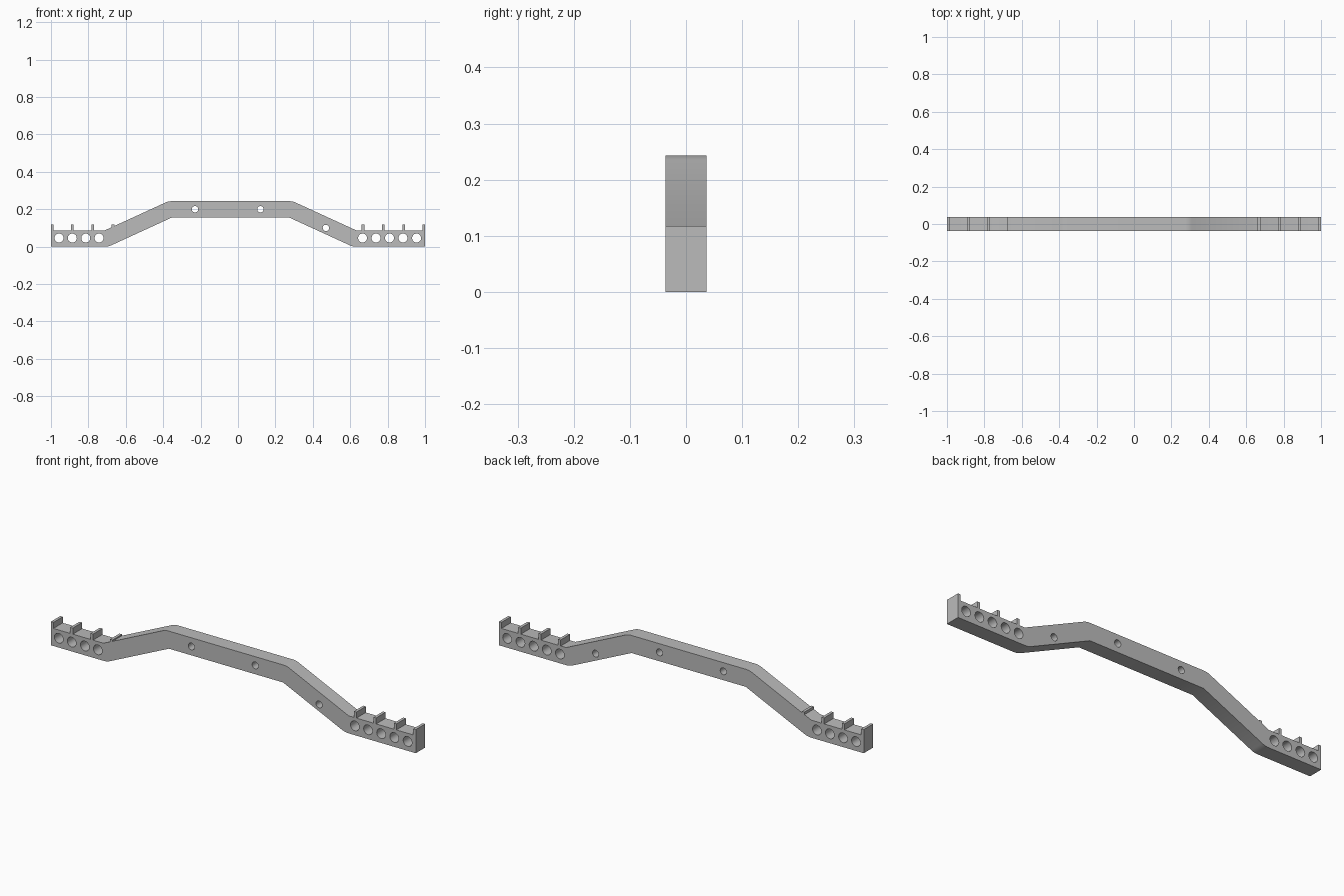
import bpy, bmesh, math

cube = bpy.data.objects.get("Cube")
if cube:
    bpy.data.objects.remove(cube, do_unlink=True)

THICK = 0.087      # bar height, constant along the bends
HALF_Y = 0.0365    # half of the bar depth
TOP = 0.243        # top of the raised middle
MID_X = -0.04      # the bends mirror about this x
LOW, HIGH = 0.672, 0.313   # bend distances from MID_X
TAB_TOP, TAB_W = 0.117, 0.014

grey = bpy.data.materials.new("grey")
grey.use_nodes = True
grey.diffuse_color = (0.5, 0.5, 0.5, 1)
grey.node_tree.nodes["Principled BSDF"].inputs["Base Color"].default_value = (0.5, 0.5, 0.5, 1)


def arc(cx, cz, r, start, end, n):
    return [(cx + r * math.cos(start + (end - start) * i / n),
             cz + r * math.sin(start + (end - start) * i / n)) for i in range(n + 1)]


def circle(cx, cz, r):
    return arc(cx, cz, r, 0, math.tau, 32)[:-1]


def finish(obj, bm):
    bmesh.ops.remove_doubles(bm, verts=bm.verts, dist=1e-5)
    bmesh.ops.recalc_face_normals(bm, faces=bm.faces)
    bm.to_mesh(obj.data)
    bm.free()
    obj.data.materials.clear()
    obj.data.materials.append(grey)


# Right half of the bar outline: sharp inner corners, rounded outer corners
rise = TOP - 2 * THICK
run = LOW - HIGH
slope = math.atan2(rise, run) + math.asin(THICK / math.hypot(run, rise))
up = math.pi / 2


def half_outline(end):
    upper = arc(HIGH, TOP - THICK, THICK, up, up - slope, 8)
    lower = arc(LOW, THICK, THICK, -up - slope, -up, 8)
    return upper + [(LOW, THICK), (end, THICK), (end, 0)] + lower[::-1] + [(HIGH, TOP - THICK)]


right = [(MID_X + x, z) for x, z in half_outline(1 - MID_X)]
left = [(MID_X - x, z) for x, z in half_outline(1 + MID_X)]
outline = right + left[::-1]

# Bolt holes through both ends and small holes along the raised part
big_holes = [-0.957, -0.886, -0.814, -0.743, 0.666, 0.738, 0.81, 0.882, 0.955]
small_holes = [(-0.23, 0.2), (0.12, 0.2), (0.47, 0.1)]
loops = [outline]
loops += [circle(x, 0.046, 0.024) for x in big_holes]
loops += [circle(x, z, 0.017) for x, z in small_holes]

# Bar: filled flat curve with holes, extruded through the depth
curve = bpy.data.curves.new("bar", "CURVE")
curve.dimensions = "2D"
curve.fill_mode = "BOTH"
curve.extrude = HALF_Y
for loop in loops:
    spline = curve.splines.new("POLY")
    spline.points.add(len(loop) - 1)
    for point, (x, z) in zip(spline.points, loop):
        point.co = (x, z, 0, 1)
    spline.use_cyclic_u = True
bar = bpy.data.objects.new("bar", curve)
bar.rotation_euler.x = math.pi / 2
bpy.context.collection.objects.link(bar)
bpy.ops.object.select_all(action="DESELECT")
bar.select_set(True)
bpy.context.view_layer.objects.active = bar
bpy.ops.object.convert(target="MESH")
bar = bpy.context.object
bm = bmesh.new()
bm.from_mesh(bar.data)
finish(bar, bm)
bpy.ops.object.shade_smooth_by_angle(angle=math.radians(30))

# Upright tabs on top of both ends
for side, name in ((-1, "right_tab"), (1, "left_tab")):
    for d in (0.668, 0.776, 0.887, 1 - TAB_W / 2):
        mesh = bpy.data.meshes.new(name)
        tab = bpy.data.objects.new(name, mesh)
        bpy.context.collection.objects.link(tab)
        tab.location = (side * d, 0, (THICK + TAB_TOP) / 2)
        bm = bmesh.new()
        bmesh.ops.create_cube(bm, size=1)
        bmesh.ops.scale(bm, vec=(TAB_W, 2 * HALF_Y, TAB_TOP - THICK), verts=bm.verts)
        finish(tab, bm)
